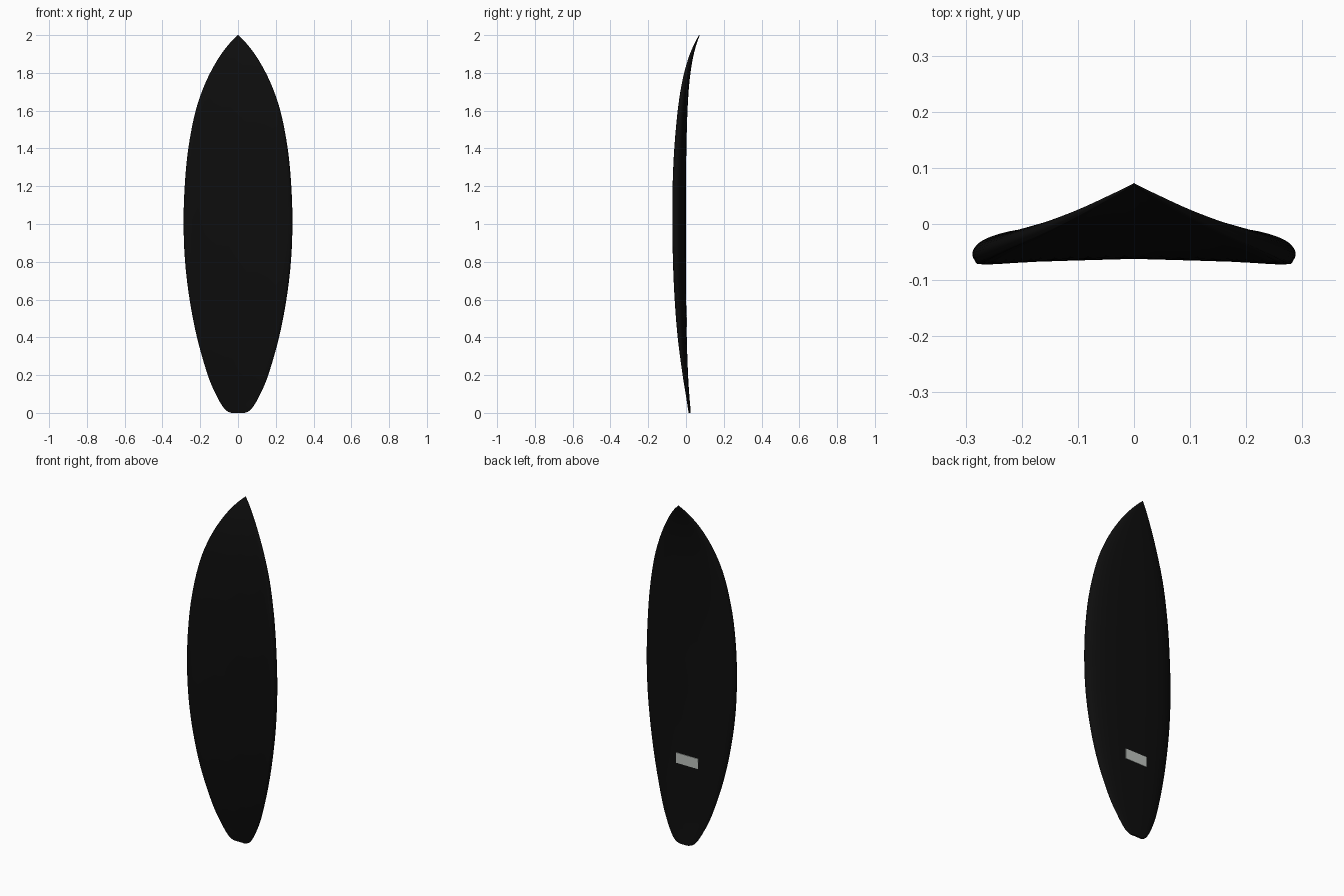
import bpy, bmesh, math

cube = bpy.data.objects.get("Cube")
if cube:
    bpy.data.objects.remove(cube, do_unlink=True)


def material(name, color):
    m = bpy.data.materials.new(name)
    m.use_nodes = True
    m.diffuse_color = (*color, 1)
    m.node_tree.nodes["Principled BSDF"].inputs["Base Color"].default_value = (*color, 1)
    return m


def add_object(name, bm, mat):
    bmesh.ops.recalc_face_normals(bm, faces=bm.faces)
    mesh = bpy.data.meshes.new(name)
    bm.to_mesh(mesh)
    bm.free()
    mesh.materials.append(mat)
    ob = bpy.data.objects.new(name, mesh)
    bpy.context.collection.objects.link(ob)
    return ob


def smooth_path(points, steps):
    """Catmull-Rom interpolation through points of any dimension."""
    out = []
    last = len(points) - 1
    for i in range(last):
        a, b, c, d = (points[min(max(i + k, 0), last)] for k in (-1, 0, 1, 2))
        for s in range(steps):
            t = s / steps
            out.append([q + 0.5 * t * (r - p + t * (2 * p - 5 * q + 4 * r - e + t * (3 * (q - r) + e - p)))
                        for p, q, r, e in zip(a, b, c, d)])
    return out + [list(points[-1])]


black = material("board black", (0.004, 0.004, 0.004))
grey = material("label grey", (0.5, 0.53, 0.5))

# Stations from tail to nose: height, half width, underside y, deck y
stations = [
    (0.0, 0.035, 0.014, 0.025), (0.008, 0.055, 0.013, 0.025), (0.03, 0.078, 0.009, 0.023),
    (0.09, 0.113, 0.0, 0.018), (0.2, 0.16, -0.018, 0.011), (0.4, 0.217, -0.044, 0.004),
    (0.6, 0.256, -0.06, 0.001), (0.8, 0.28, -0.069, 0.0), (1.0, 0.288, -0.072, 0.0),
    (1.2, 0.282, -0.071, 0.0), (1.4, 0.263, -0.062, 0.002), (1.6, 0.224, -0.044, 0.008),
    (1.75, 0.171, -0.021, 0.018), (1.87, 0.108, 0.01, 0.035), (1.95, 0.05, 0.042, 0.055),
    (2.0, 0.001, 0.069, 0.073)]

# Half cross-section from deck centre round the rail to the underside centre:
# fraction of half width, fraction of thickness
section = smooth_path([
    (0, 1), (0.4, 0.97), (0.7, 0.87), (0.87, 0.71), (0.96, 0.53), (1, 0.3),
    (0.985, 0.1), (0.93, 0), (0.6, 0.07), (0, 0.14)], 3)
loop = section + [(-u, t) for u, t in section[-2:0:-1]]

# Board lofted along its length
bm = bmesh.new()
rings = []
for z, w, under, deck in smooth_path(stations, 5):
    rings.append([bm.verts.new((u * w, under + t * (deck - under), z)) for u, t in loop])
n = len(loop)
for lower, upper in zip(rings, rings[1:]):
    for i in range(n):
        j = (i + 1) % n
        bm.faces.new((lower[i], lower[j], upper[j], upper[i]))
bm.faces.new(rings[0])
bm.faces.new(rings[-1])
board = add_object("surfboard", bm, black)
bpy.context.view_layer.objects.active = board
board.select_set(True)
bpy.ops.object.shade_smooth_by_angle(angle=math.radians(40))
board.select_set(False)

# Thin rectangular label on the deck
bm = bmesh.new()
bmesh.ops.create_cube(bm, size=1)
bmesh.ops.scale(bm, vec=(0.14, 0.008, 0.06), verts=bm.verts)
bmesh.ops.translate(bm, vec=(-0.01, 0.001, 0.485), verts=bm.verts)
add_object("deck_label", bm, grey)
